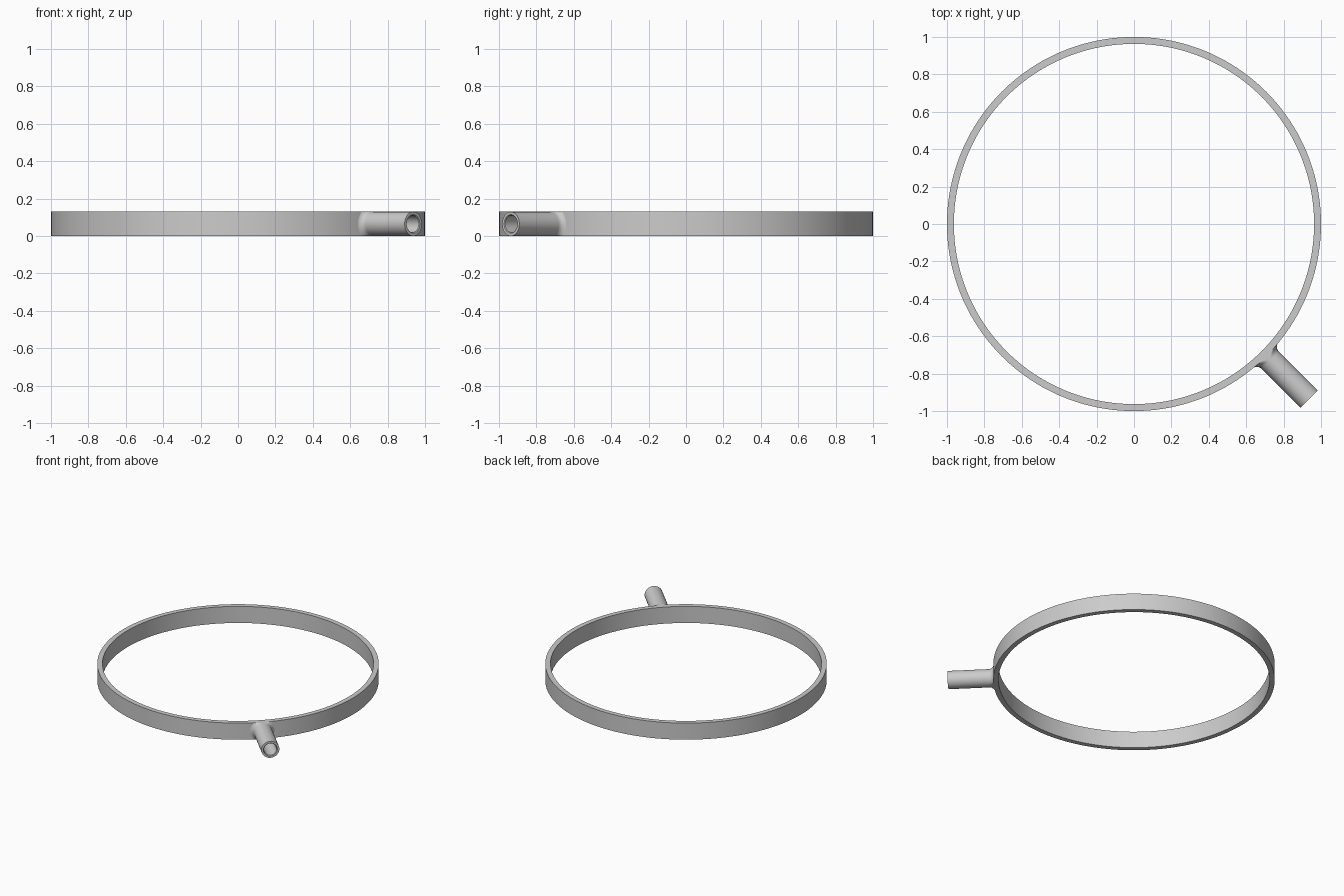
import bpy, bmesh, math

if "Cube" in bpy.data.objects:
    bpy.data.objects.remove(bpy.data.objects["Cube"])

HEIGHT = 0.13
ANGLE = math.radians(-45)


def finish(name, bm):
    bmesh.ops.recalc_face_normals(bm, faces=bm.faces)
    mesh = bpy.data.meshes.new(name)
    bm.to_mesh(mesh)
    bm.free()
    obj = bpy.data.objects.new(name, mesh)
    bpy.context.collection.objects.link(obj)
    bpy.ops.object.select_all(action='DESELECT')
    obj.select_set(True)
    bpy.context.view_layer.objects.active = obj
    bpy.ops.object.shade_smooth_by_angle(angle=math.radians(30))
    return obj


def bridge(bm, a, b):
    n = len(a)
    for i in range(n):
        j = (i + 1) % n
        bm.faces.new((a[i], a[j], b[j], b[i]))


# Thin hoop: rectangular section swept around z
bm = bmesh.new()
N = 160
section = [(1.0, 0), (1.0, HEIGHT), (0.963, HEIGHT), (0.963, 0)]
loops = [[bm.verts.new((r * math.cos(2 * math.pi * i / N),
                        r * math.sin(2 * math.pi * i / N), z)) for i in range(N)]
         for r, z in section]
for k in range(4):
    bridge(bm, loops[k], loops[(k + 1) % 4])
finish("hoop", bm)

# Handle socket: round tube with a filleted root and a blind bore
bm = bmesh.new()
M = 48
R, BORE, END, FILLET = 0.065, 0.046, 1.325, 0.032


def tube_loop(radius, dist, follow_hoop=False):
    verts = []
    for i in range(M):
        a = 2 * math.pi * i / M
        t = radius * math.cos(a)
        z = min(HEIGHT, max(0, HEIGHT / 2 + radius * math.sin(a)))
        s = dist + (math.sqrt(1 - t * t) if follow_hoop else 0)
        verts.append(bm.verts.new((s * math.cos(ANGLE) - t * math.sin(ANGLE),
                                   s * math.sin(ANGLE) + t * math.cos(ANGLE), z)))
    return verts


rings = []
for k in range(9):
    f = math.pi / 2 * k / 8
    rings.append(tube_loop(R + FILLET * (1 - math.sin(f)),
                           FILLET * (1 - math.cos(f)) - 0.001, True))
rings += [tube_loop(R, END), tube_loop(BORE + 0.004, END),
          tube_loop(BORE, END - 0.004), tube_loop(BORE, 1.0)]
for a, b in zip(rings, rings[1:]):
    bridge(bm, a, b)
bm.faces.new(rings[-1])
finish("handle_socket", bm)
